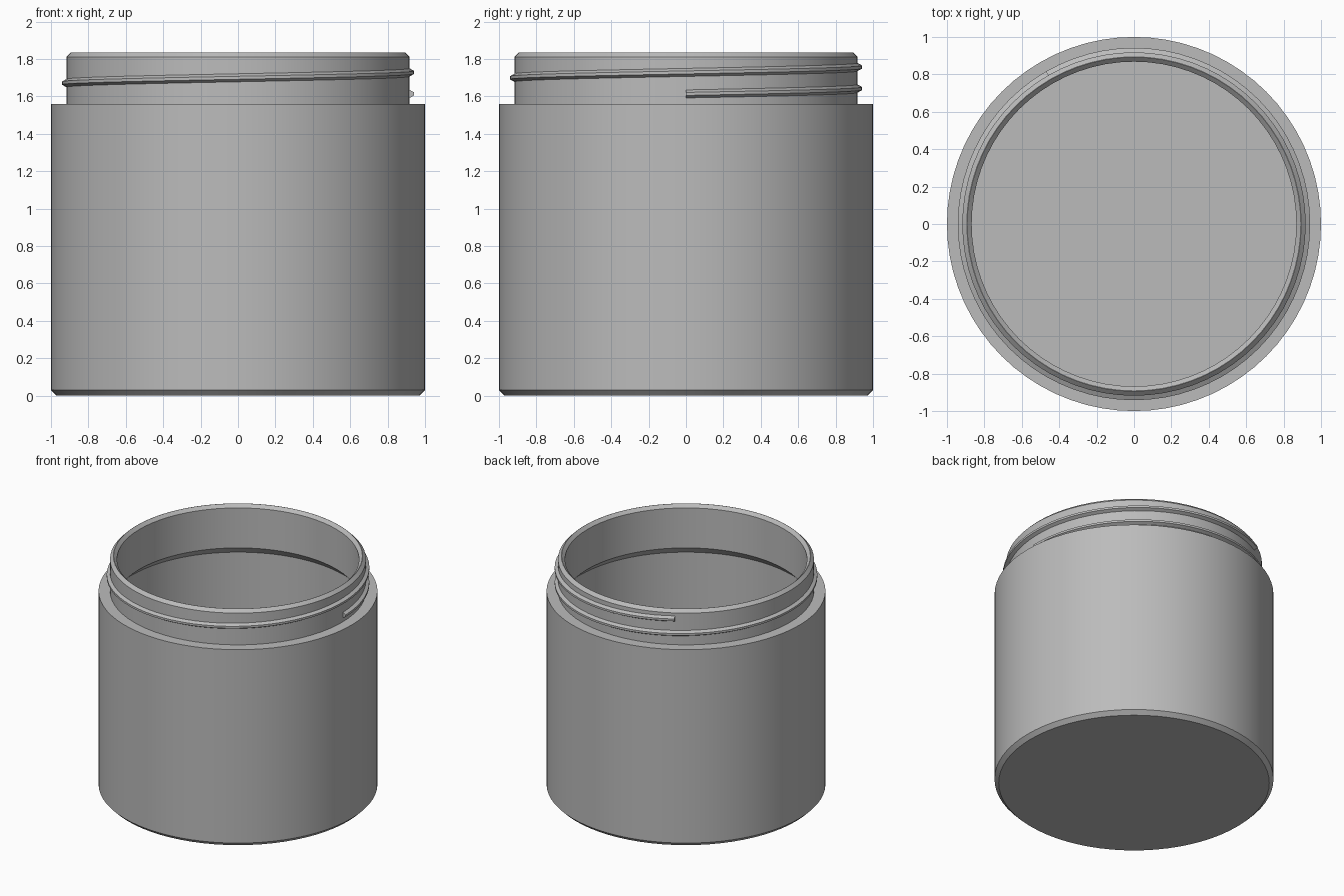
import bpy, bmesh, math
from math import sin, cos, pi

cube = bpy.data.objects.get("Cube")
if cube:
    bpy.data.objects.remove(cube, do_unlink=True)

SEGMENTS = 72

grey = bpy.data.materials.new("plain_grey")
grey.use_nodes = True
colour = (0.5, 0.5, 0.5, 1)
grey.diffuse_color = colour
grey.node_tree.nodes["Principled BSDF"].inputs["Base Color"].default_value = colour


def finish(name, bm):
    bmesh.ops.recalc_face_normals(bm, faces=bm.faces)
    mesh = bpy.data.meshes.new(name)
    bm.to_mesh(mesh)
    bm.free()
    mesh.materials.append(grey)
    obj = bpy.data.objects.new(name, mesh)
    bpy.context.collection.objects.link(obj)
    bpy.ops.object.select_all(action='DESELECT')
    obj.select_set(True)
    bpy.context.view_layer.objects.active = obj
    bpy.ops.object.shade_smooth_by_angle(angle=math.radians(20))
    return obj


def bridge(bm, a, b):
    for i in range(len(a)):
        j = (i + 1) % len(a)
        bm.faces.new((a[i], a[j], b[j], b[i]))


# Jar: one closed wall profile (radius, height), from the base up and back down inside
wall = [(0.97, 0), (1, 0.03), (1, 1.56), (0.918, 1.56), (0.918, 1.811),
        (0.894, 1.835), (0.892, 1.835), (0.868, 1.811), (0.868, 1.495),
        (0.935, 1.43), (0.935, 0.09), (0.91, 0.065)]
bm = bmesh.new()
rings = [[bm.verts.new((r * cos(2 * pi * i / SEGMENTS), r * sin(2 * pi * i / SEGMENTS), z))
          for i in range(SEGMENTS)] for r, z in wall]
for lower, upper in zip(rings, rings[1:]):
    bridge(bm, lower, upper)
bm.faces.new(rings[0])      # underside
bm.faces.new(rings[-1])     # inner floor
finish("jar_body", bm)

# Screw thread: a tapered section swept one and a third turns up the neck
section = [(0.91, -0.026), (0.942, -0.008), (0.942, 0.008), (0.91, 0.026)]
turns, pitch, start = 4 / 3, 0.115, 1.613
steps = int(SEGMENTS * turns)
bm = bmesh.new()
loops = []
for i in range(steps + 1):
    a = 2 * pi * i / SEGMENTS
    rise = start + pitch * i / SEGMENTS
    loops.append([bm.verts.new((r * cos(a), r * sin(a), rise + z)) for r, z in section])
for a, b in zip(loops, loops[1:]):
    bridge(bm, a, b)
bm.faces.new(loops[0])
bm.faces.new(loops[-1])
finish("screw_thread", bm)
